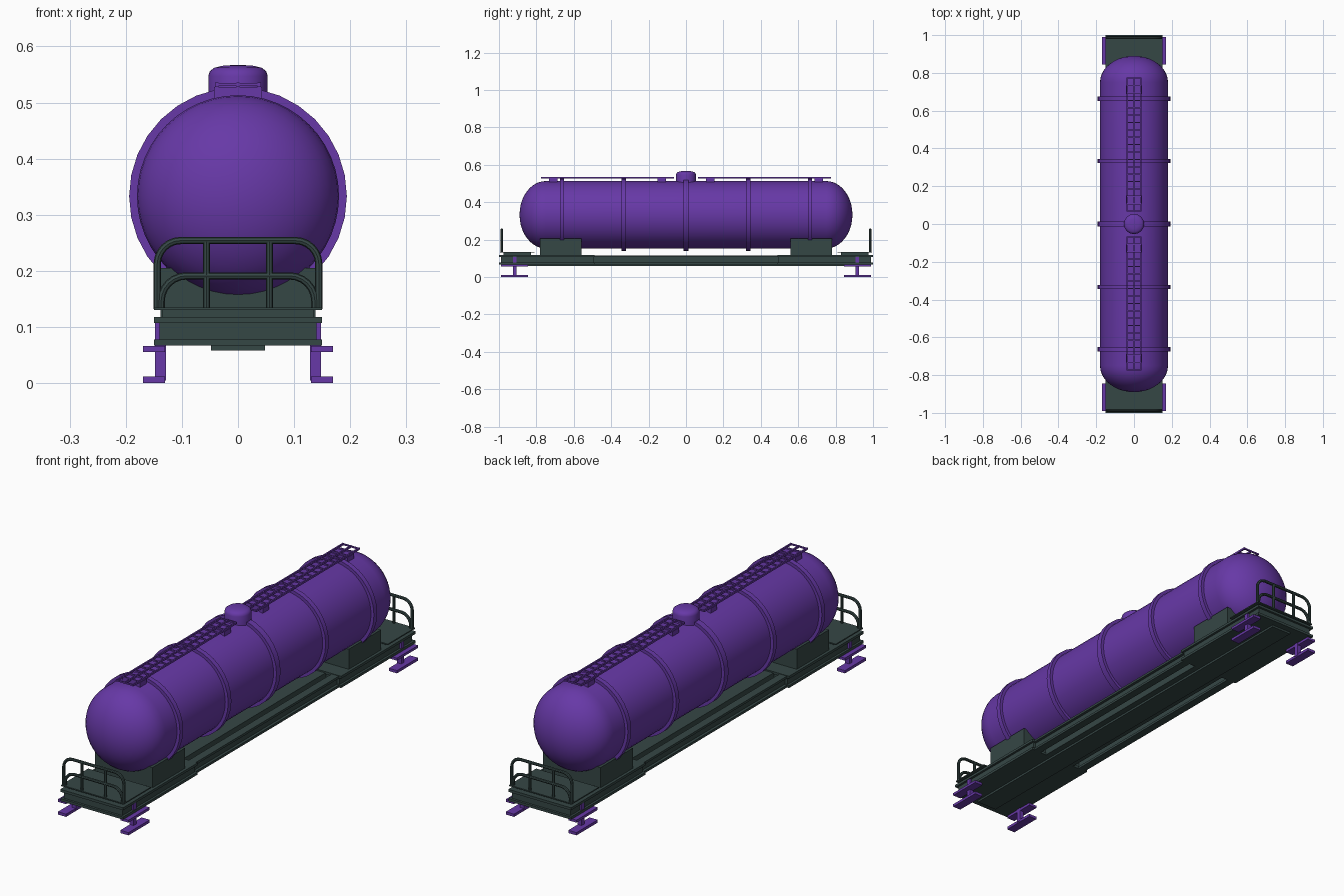
import bpy, bmesh, math
from mathutils import Matrix, Vector

if "Cube" in bpy.data.objects:
    bpy.data.objects.remove(bpy.data.objects["Cube"])


def material(name, rgb):
    m = bpy.data.materials.new(name)
    m.diffuse_color = (*rgb, 1)
    m.use_nodes = True
    m.node_tree.nodes["Principled BSDF"].inputs["Base Color"].default_value = m.diffuse_color
    return m


PURPLE = material("purple paint", (0.135, 0.040, 0.385))
GREEN = material("dark grey green", (0.036, 0.063, 0.060))
TANK_Z = 0.333


def finish(name, bm, mat, smooth=False):
    bmesh.ops.recalc_face_normals(bm, faces=bm.faces)
    me = bpy.data.meshes.new(name)
    bm.to_mesh(me)
    bm.free()
    me.materials.append(mat)
    ob = bpy.data.objects.new(name, me)
    bpy.context.collection.objects.link(ob)
    if smooth:
        bpy.ops.object.select_all(action='DESELECT')
        ob.select_set(True)
        bpy.context.view_layer.objects.active = ob
        bpy.ops.object.shade_smooth_by_angle(angle=math.radians(35))
    return ob


def boxes(name, ranges, mat):
    """One object from several (x0, x1, y0, y1, z0, z1) boxes."""
    bm = bmesh.new()
    for x0, x1, y0, y1, z0, z1 in ranges:
        m = Matrix.Translation(((x0 + x1) / 2, (y0 + y1) / 2, (z0 + z1) / 2))
        m = m @ Matrix.Diagonal((x1 - x0, y1 - y0, z1 - z0, 1))
        bmesh.ops.create_cube(bm, size=1, matrix=m)
    return finish(name, bm, mat)


def lathe(name, profile, axis, centre, mat, steps):
    """Spin (radius, height along axis) points; axis is 'Y' or 'Z'."""
    bm = bmesh.new()
    c = Vector(centre)
    pts = [c + (Vector((r, h, 0)) if axis == 'Y' else Vector((r, 0, h))) for r, h in profile]
    vs = [bm.verts.new(p) for p in pts]
    es = [bm.edges.new(e) for e in zip(vs, vs[1:])]
    bmesh.ops.spin(bm, geom=vs + es, cent=c, axis=(0, 1, 0) if axis == 'Y' else (0, 0, 1),
                   angle=math.tau, steps=steps)
    bmesh.ops.remove_doubles(bm, verts=bm.verts, dist=1e-5)
    return finish(name, bm, mat, True)


def tube(name, paths, radius, mat):
    cu = bpy.data.curves.new(name, 'CURVE')
    cu.dimensions = '3D'
    cu.bevel_depth = radius
    cu.bevel_resolution = 2
    cu.use_fill_caps = True
    for path in paths:
        s = cu.splines.new('POLY')
        s.points.add(len(path) - 1)
        for p, co in zip(s.points, path):
            p.co = (*co, 1)
    cu.materials.append(mat)
    ob = bpy.data.objects.new(name, cu)
    bpy.context.collection.objects.link(ob)
    bpy.ops.object.select_all(action='DESELECT')
    ob.select_set(True)
    bpy.context.view_layer.objects.active = ob
    bpy.ops.object.convert(target='MESH')
    bpy.ops.object.shade_smooth_by_angle(angle=math.radians(40))


def arch(half, z0, z1, r, y):
    """Upside-down U with rounded corners."""
    right = [(half, y, z0)]
    for i in range(7):
        a = i * math.pi / 12
        right.append((half - r + r * math.cos(a), y, z1 - r + r * math.sin(a)))
    return right + [(-x, yy, z) for x, yy, z in reversed(right)]


# tank barrel with domed ends
cap = [(0.18 * math.cos(a), 0.75 + 0.14 * math.sin(a))
       for a in [i * math.pi / 20 for i in range(11)]]
cap[-1] = (0, 0.89)
lathe("tank", [(r, -h) for r, h in reversed(cap)] + cap, 'Y', (0, 0, TANK_Z), PURPLE, 48)

# hoops round the tank
for y in (-0.663, -0.333, 0, 0.333, 0.663):
    w = 0.014 if y == 0 else 0.011
    lathe("tank_band", [(0.176, -w), (0.194, -w), (0.194, w), (0.176, w), (0.176, -w)],
          'Y', (0, y, TANK_Z), PURPLE, 32)

# filling dome
lathe("filler_dome", [(0.053, 0.49), (0.053, 0.547), (0.050, 0.556), (0.042, 0.562),
                      (0.025, 0.566), (0, 0.567)], 'Z', (0, 0, 0), PURPLE, 32)

for s in (-1, 1):
    def span(x0, x1, y0, y1, z0, z1):
        """Box at this end, y measured outward from the middle."""
        a, b = sorted((s * y0, s * y1))
        return (x0, x1, a, b, z0, z1)

    # walkway grating on top of the tank
    parts = [span(x - 0.003, x + 0.003, 0.065, 0.775, 0.528, 0.536) for x in (-0.038, 0, 0.038)]
    for i in range(19):
        y = 0.068 + i * 0.704 / 18
        parts.append(span(-0.04, 0.04, y - 0.003, y + 0.003, 0.529, 0.535))
    boxes("walkway", parts, PURPLE)
    boxes("walkway_support", [span(-0.043, 0.043, y - 0.022, y + 0.022, 0.500, 0.528)
                              for y in (0.13, 0.71)], PURPLE)

    # saddle under the tank
    boxes("saddle", [span(-0.138, 0.138, 0.56, 0.78, 0.11, 0.205)], GREEN)

    # end frame: flanges, web and raised platform
    boxes("end_frame", [span(-0.15, 0.15, 0.49, 0.995, 0.067, 0.078),
                        span(-0.14, 0.14, 0.495, 0.99, 0.078, 0.107),
                        span(-0.15, 0.15, 0.49, 0.995, 0.107, 0.118)], GREEN)
    boxes("end_beam", [span(-0.15, 0.15, 0.985, 1.0, 0.067, 0.078),
                       span(-0.15, 0.15, 0.985, 1.0, 0.107, 0.118)], GREEN)
    boxes("end_platform", [span(-0.135, 0.135, 0.83, 0.975, 0.118, 0.130),
                           span(-0.15, 0.15, 0.81, 0.995, 0.130, 0.135)], GREEN)

    # end railing
    y = s * 0.985
    tube("end_railing", [arch(0.144, 0.132, 0.254, 0.042, y),
                         arch(0.137, 0.132, 0.191, 0.045, y)], 0.0065, GREEN)
    tube("railing_post", [[(x, y, 0.132), (x, y, 0.253)] for x in (-0.056, 0.056)], 0.006, GREEN)

    # corner steps
    for side in (-1, 1):
        def step(x0, x1, *rest):
            a, b = sorted((side * x0, side * x1))
            return span(a, b, *rest)
        boxes("corner_step", [step(0.13, 0.169, 0.845, 0.99, 0.055, 0.066),
                              step(0.13, 0.169, 0.845, 0.99, 0.0, 0.012),
                              step(0.128, 0.148, 0.905, 0.925, 0.005, 0.112)], PURPLE)

# centre sill along the whole car
boxes("centre_sill", [(-0.048, 0.048, -0.97, 0.97, 0.058, 0.068),
                      (-0.075, 0.075, -0.5, 0.5, 0.067, 0.112)], GREEN)

# side sills joining the end frames
for s in (-1, 1):
    parts = []
    for x0, x1, z0, z1 in ((0.105, 0.14, 0.067, 0.077), (0.112, 0.128, 0.077, 0.106),
                           (0.105, 0.14, 0.106, 0.116)):
        a, b = sorted((s * x0, s * x1))
        parts.append((a, b, -0.5, 0.5, z0, z1))
    boxes("side_sill", parts, GREEN)
